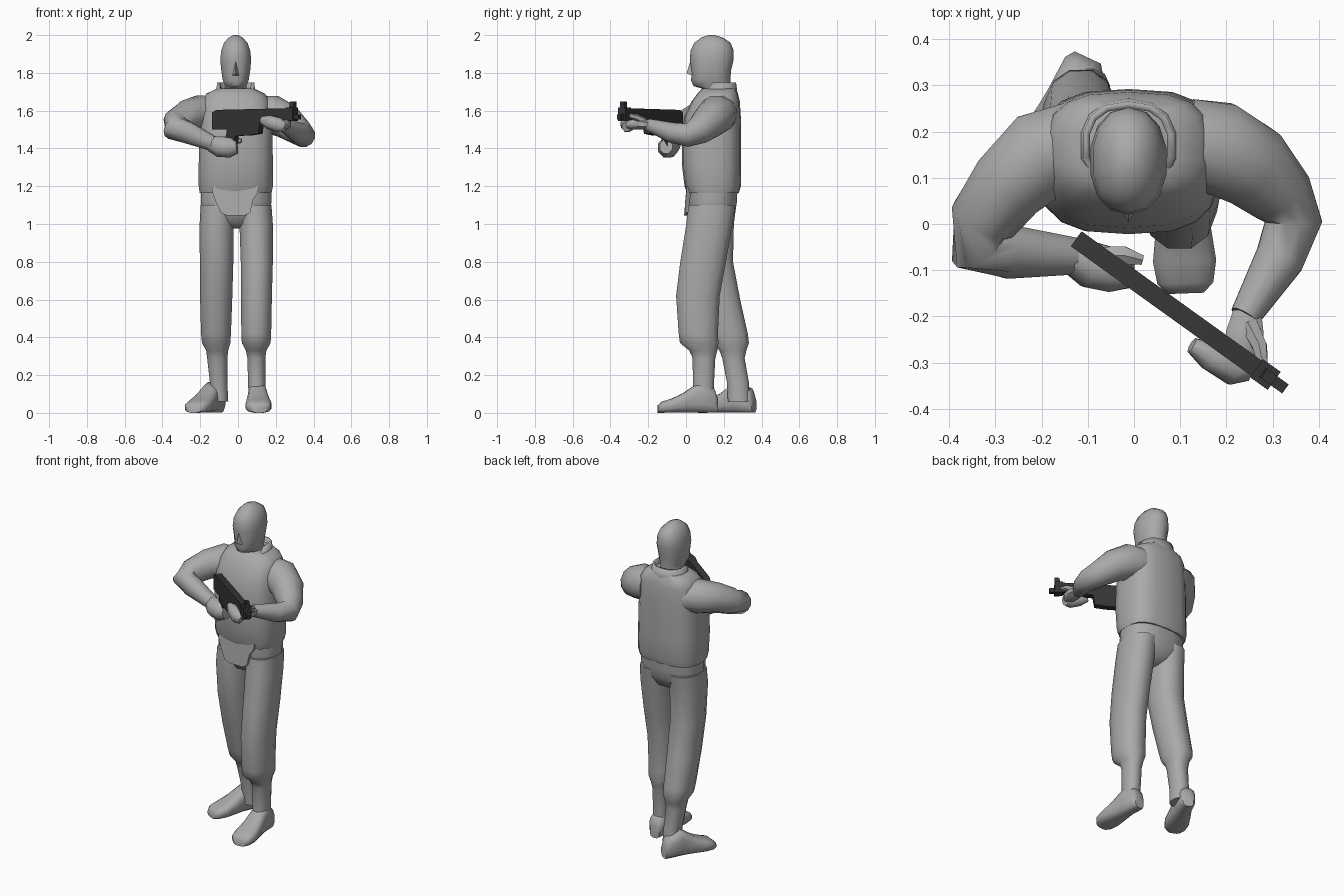
import bpy, bmesh, math
from mathutils import Vector as V


def material(name, c):
    m = bpy.data.materials.new(name)
    m.diffuse_color = (c, c, c, 1)
    return m


GREY = material("body grey", 0.40)
DARK = material("gun dark grey", 0.035)


def finish(name, bm, mat, angle=50):
    bmesh.ops.recalc_face_normals(bm, faces=bm.faces)
    me = bpy.data.meshes.new(name)
    bm.to_mesh(me)
    bm.free()
    ob = bpy.data.objects.new(name, me)
    bpy.context.collection.objects.link(ob)
    me.materials.append(mat)
    bpy.ops.object.select_all(action='DESELECT')
    ob.select_set(True)
    bpy.context.view_layer.objects.active = ob
    bpy.ops.object.shade_smooth_by_angle(angle=math.radians(angle))
    return ob


def ring(c, u, v, n, power):
    """Superellipse ring around c spanned by half-axes u and v."""
    pts = []
    for i in range(n):
        a = 2 * math.pi * (i + 0.5) / n
        ca, sa = math.cos(a), math.sin(a)
        pts.append(c + u * math.copysign(abs(ca) ** (2 / power), ca)
                   + v * math.copysign(abs(sa) ** (2 / power), sa))
    return pts


def loft(name, rings, mat=GREY, caps=True, angle=50):
    bm = bmesh.new()
    rows = [[bm.verts.new(p) for p in r] for r in rings]
    n = len(rows[0])
    for a, b in zip(rows, rows[1:]):
        for i in range(n):
            bm.faces.new((a[i], a[(i + 1) % n], b[(i + 1) % n], b[i]))
    if caps:
        bm.faces.new(rows[0])
        bm.faces.new(rows[-1])
    return finish(name, bm, mat, angle)


def stack(name, levels, n=12, power=2.0, **kw):
    """Horizontal sections: z, x min, x max, y front, y back."""
    return loft(name, [ring(V(((x0 + x1) / 2, (y0 + y1) / 2, z)),
                            V(((x1 - x0) / 2, 0, 0)), V((0, (y1 - y0) / 2, 0)), n, power)
                       for z, x0, x1, y0, y1 in levels], **kw)


def tube(name, path, n=10, flat=1.0, mat=GREY):
    """Limb along x, y, z, radius points; flat scales its height."""
    p = [V(q[:3]) for q in path]
    rings = []
    for i, q in enumerate(path):
        t = (p[min(i + 1, len(p) - 1)] - p[max(i - 1, 0)]).normalized()
        u = t.cross(V((0, 0, 1))).normalized()
        w = u.cross(t)
        rings.append(ring(p[i], u * q[3], w * q[3] * flat, n, 2.0))
    return loft(name, rings, mat)


# Head with neck
stack("head", [(1.64, -.075, .05, .11, .24), (1.715, -.075, .05, .095, .235),
               (1.73, -.07, .045, .04, .235), (1.76, -.082, .058, .027, .235),
               (1.81, -.09, .066, .03, .238), (1.87, -.096, .072, .02, .252),
               (1.92, -.09, .066, .024, .252), (1.96, -.075, .051, .045, .235),
               (1.987, -.05, .026, .08, .195), (2.0, -.025, .001, .12, .15)], n=14, power=2.2)

# Nose
bm = bmesh.new()
nv = [bm.verts.new(q) for q in ((-.012, .022, 1.86), (-.03, .035, 1.785), (.006, .035, 1.785),
                                (-.012, .003, 1.797))]
for f in ((0, 1, 3), (0, 3, 2), (1, 2, 3), (0, 2, 1)):
    bm.faces.new([nv[i] for i in f])
finish("nose", bm, GREY)

# Collar, high at the sides and back, open low at the front
rows = []
for z, grow in ((1.66, .012), (1.75, 0.0)):
    r = ring(V((-.012, .17, z)), V((.1 + grow, 0, 0)), V((0, .095 + grow, 0)), 14, 2.4)
    for q in r:
        if q.y < .11 and z > 1.7:
            q.z -= .05
    rows.append(r)
collar = loft("collar", rows, caps=False)
sol = collar.modifiers.new("thickness", 'SOLIDIFY')
sol.thickness = .015

# Vest body
stack("vest", [(1.165, -.205, .18, .005, .28), (1.2, -.21, .187, -.008, .29),
               (1.32, -.21, .187, -.022, .292), (1.47, -.207, .184, -.022, .292),
               (1.57, -.2, .175, -.008, .29), (1.65, -.19, .168, .03, .285),
               (1.69, -.17, .145, .06, .275), (1.718, -.11, .085, .085, .262)],
      n=18, power=2.9)

# Front flap hanging below the vest
bm = bmesh.new()
outline = [(-.14, 1.2), (-.135, 1.165), (-.115, 1.11), (-.09, 1.06), (-.06, 1.045),
           (.035, 1.045), (.065, 1.06), (.08, 1.13), (.105, 1.165), (.11, 1.2)]
front = [bm.verts.new((x, -.012 + 1.0 * (x + .012) ** 2, z)) for x, z in outline]
back = [bm.verts.new((q.co.x, q.co.y + .03, q.co.z)) for q in front]
bm.faces.new(front)
bm.faces.new(back)
for i in range(len(front)):
    j = (i + 1) % len(front)
    bm.faces.new((front[i], front[j], back[j], back[i]))
finish("vest_flap", bm, GREY)

# Trousers: hips and two legs
stack("hips", [(.975, -.05, .03, .09, .18), (1.0, -.12, .1, .04, .23),
               (1.06, -.195, .175, .015, .262), (1.12, -.2, .18, .008, .272),
               (1.2, -.2, .18, .01, .275)], n=16, power=2.5)
stack("left_leg", [(1.1, .0, .18, .01, .265), (1.0, .005, .187, -.002, .25),
                   (.8, .012, .187, -.034, .215), (.62, .014, .182, -.056, .182),
                   (.42, .015, .178, -.042, .172), (.37, .018, .175, -.035, .175),
                   (.33, .04, .152, .015, .168), (.29, .048, .146, .033, .157),
                   (.16, .052, .146, .035, .15), (.06, .055, .146, .03, .15)],
      n=12, power=2.3)
stack("right_leg", [(1.1, -.2, -.02, .015, .27), (1.0, -.206, -.02, .01, .257),
                    (.8, -.205, -.022, .03, .252), (.6, -.203, -.028, .075, .29),
                    (.42, -.198, -.035, .125, .33), (.37, -.193, -.038, .14, .336),
                    (.33, -.17, -.05, .175, .322), (.29, -.165, -.055, .19, .312),
                    (.16, -.15, -.055, .215, .335), (.06, -.15, -.05, .22, .34)],
      n=12, power=2.3)


# Shoes: upright sections from heel to toe
def shoe(name, heel, toe):
    a, b = V((*heel, 0)), V((*toe, 0))
    side = (b - a).normalized().cross(V((0, 0, 1)))
    rings = []
    for t, w, h in ((0, .032, .08), (.06, .046, .13), (.3, .05, .165), (.42, .054, .14),
                    (.58, .062, .105), (.78, .07, .075), (.93, .062, .06), (1, .04, .04)):
        rings.append(ring(a.lerp(b, t) + V((0, 0, h / 2)), side * w, V((0, 0, h / 2)), 12, 3.0))
    loft(name, rings)


shoe("left_shoe", (.1, .168), (.112, -.15))
shoe("right_shoe", (-.1, .36), (-.235, .07))

# Arms
tube("left_arm", [(.11, .18, 1.585, .095), (.18, .165, 1.58, .104), (.255, .125, 1.545, .094),
                  (.315, .065, 1.495, .075), (.345, .005, 1.47, .064), (.315, -.075, 1.485, .055),
                  (.24, -.2, 1.525, .034)], n=12)
tube("right_arm", [(-.12, .18, 1.575, .09), (-.2, .15, 1.585, .1), (-.27, .085, 1.57, .087),
                   (-.325, .01, 1.535, .076), (-.335, -.045, 1.51, .07), (-.27, -.06, 1.485, .06),
                   (-.12, -.07, 1.42, .04)], n=12)

# Hands: palms, curled fingers and thumbs
tube("left_palm", [(.245, -.19, 1.525, .033), (.24, -.235, 1.53, .044),
                   (.235, -.285, 1.53, .042), (.23, -.315, 1.525, .025)], n=8, flat=.75)
tube("left_fingers", [(.245, -.315, 1.515, .026), (.215, -.315, 1.525, .036),
                      (.165, -.285, 1.54, .034), (.125, -.262, 1.55, .018)], n=8, flat=1.15)
tube("left_thumb", [(.25, -.22, 1.54, .022), (.272, -.265, 1.565, .018),
                    (.28, -.31, 1.575, .011)], n=6)
tube("right_palm", [(-.14, -.065, 1.425, .04), (-.095, -.088, 1.41, .054),
                    (-.045, -.1, 1.405, .052), (-.005, -.105, 1.41, .036)], n=8, flat=1.1)
tube("right_thumb", [(-.07, -.07, 1.435, .024), (-.02, -.068, 1.445, .022),
                     (.018, -.078, 1.44, .012)], n=6)

# Gun: side profiles (distance along barrel, height) extruded sideways
START = V((-.125, -.032, 0))
AIM = (V((.3, -.337, 0)) - START).normalized()
SIDE = AIM.cross(V((0, 0, 1)))


def plate(name, profile, half):
    bm = bmesh.new()
    faces = [[bm.verts.new(START + AIM * s + SIDE * k + V((0, 0, z))) for s, z in profile]
             for k in (-half, half)]
    for f in faces:
        bm.faces.new(f)
    n = len(profile)
    for i in range(n):
        j = (i + 1) % n
        bm.faces.new((faces[0][i], faces[0][j], faces[1][j], faces[1][i]))
    finish(name, bm, DARK, 30)


plate("gun_body", [(0, 1.5), (0, 1.59), (.025, 1.604), (.5, 1.613), (.5, 1.553), (.31, 1.54),
                   (.3, 1.478), (.24, 1.47), (.13, 1.465), (.095, 1.5)], .02)
plate("gun_grip", [(.09, 1.5), (.15, 1.48), (.135, 1.4), (.085, 1.4)], .016)
plate("gun_front_block", [(.48, 1.55), (.48, 1.618), (.527, 1.618), (.527, 1.545)], .024)
plate("gun_sight", [(.495, 1.61), (.5, 1.648), (.527, 1.648), (.527, 1.61)], .012)
plate("gun_muzzle", [(.52, 1.553), (.52, 1.58), (.557, 1.58), (.557, 1.553)], .012)
